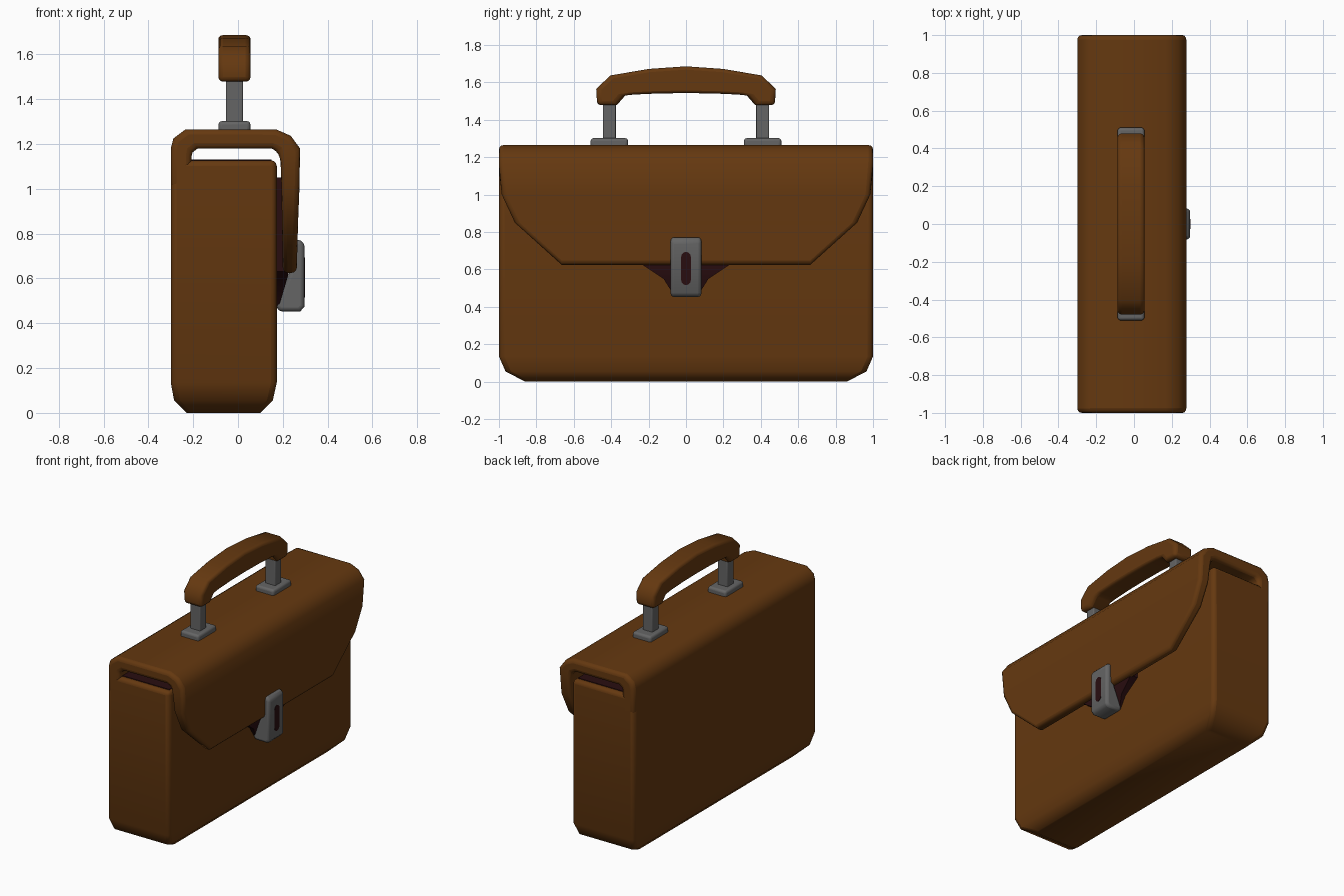
import bpy, bmesh, math
from mathutils import Vector

if "Cube" in bpy.data.objects:
    bpy.data.objects.remove(bpy.data.objects["Cube"])


def material(name, rgb):
    m = bpy.data.materials.new(name)
    m.diffuse_color = (*rgb, 1)
    m.use_nodes = True
    m.node_tree.nodes["Principled BSDF"].inputs["Base Color"].default_value = m.diffuse_color
    return m


LEATHER = material("brown leather", (0.130, 0.040, 0.005))
METAL = material("grey metal", (0.130, 0.130, 0.130))
LINING = material("dark lining", (0.022, 0.004, 0.005))


def loft(name, rings, mat, bevel=0.0, limit=50, segments=3):
    """Skin a list of closed rings, cap both ends, round the sharp edges."""
    bm = bmesh.new()
    vs = [[bm.verts.new(p) for p in r] for r in rings]
    n = len(rings[0])
    for a, b in zip(vs, vs[1:]):
        for i in range(n):
            j = (i + 1) % n
            bm.faces.new((a[i], a[j], b[j], b[i]))
    bm.faces.new(vs[0])
    bm.faces.new(vs[-1])
    bmesh.ops.recalc_face_normals(bm, faces=bm.faces)
    me = bpy.data.meshes.new(name)
    bm.to_mesh(me)
    bm.free()
    me.materials.append(mat)
    ob = bpy.data.objects.new(name, me)
    bpy.context.collection.objects.link(ob)
    if bevel:
        mod = ob.modifiers.new("rounding", 'BEVEL')
        mod.width = bevel
        mod.segments = segments
        mod.limit_method = 'ANGLE'
        mod.angle_limit = math.radians(limit)
    bpy.ops.object.select_all(action='DESELECT')
    bpy.context.view_layer.objects.active = ob
    ob.select_set(True)
    bpy.ops.object.shade_smooth_by_angle(angle=math.radians(50))
    return ob


def rect(x0, x1, w, z, yc=0):
    return [(x0, yc - w, z), (x1, yc - w, z), (x1, yc + w, z), (x0, yc + w, z)]


def box(name, x0, x1, yc, w, z0, z1, mat, bevel=0.0):
    return loft(name, [rect(x0, x1, w, z0, yc), rect(x0, x1, w, z1, yc)], mat, bevel)


# Body with a rounded bottom
loft("case_body", [rect(-0.23, 0.10, 0.86, 0.0), rect(-0.285, 0.155, 0.965, 0.055),
                   rect(-0.30, 0.173, 1.0, 0.135), rect(-0.30, 0.173, 1.0, 1.127)],
     LEATHER, 0.025)

# Dark lining seen on top of the body through the gap under the flap
box("top_lining", -0.25, 0.15, 0, 0.965, 1.122, 1.131, LINING)

# Flap: outer point, inner point, half width along the strip
strip = [((-0.30, 1.00), (-0.21, 1.00), 1), ((-0.30, 1.18), (-0.207, 1.145), 1),
         ((-0.288, 1.225), (-0.203, 1.163), 1), ((-0.235, 1.265), (-0.18, 1.18), 1),
         ((0.17, 1.265), (0.15, 1.18), 1), ((0.235, 1.237), (0.18, 1.165), 1),
         ((0.277, 1.18), (0.19, 1.12), 1), ((0.274, 1.00), (0.194, 1.00), 0.985),
         ((0.268, 0.85), (0.196, 0.85), 0.915), ((0.262, 0.625), (0.20, 0.625), 0.665)]
loft("flap", [[(o[0], -w, o[1]), (o[0], w, o[1]), (i[0], w, i[1]), (i[0], -w, i[1])]
              for o, i, w in strip], LEATHER, 0.024)

# Dark tongue below the flap, behind the lock
loft("tongue", [rect(0.15, 0.18, 0.07, 0.47), rect(0.15, 0.205, 0.12, 0.55),
                rect(0.15, 0.228, 0.24, 0.63), rect(0.15, 0.192, 0.25, 1.05)], LINING)

# Lock and keyhole
lock = [(0.25, 0.775), (0.278, 0.77), (0.297, 0.755), (0.297, 0.475), (0.278, 0.453),
        (0.18, 0.453), (0.17, 0.48), (0.235, 0.64)]
loft("lock", [[(x, y, z) for x, z in lock] for y in (-0.082, 0.082)], METAL, 0.018)
slot = [(0.026 * math.cos(a), 0.605 + 0.026 * math.sin(a) + (0.063 if k < 7 else -0.063))
        for k, a in enumerate([math.pi * i / 6 for i in range(7)]
                              + [math.pi + math.pi * i / 6 for i in range(7)])]
loft("keyhole", [[(x, y, z) for y, z in slot] for x in (0.292, 0.299)], LINING)

# Handle posts and base plates
for side, y in (("left", -0.41), ("right", 0.41)):
    box("handle_base_" + side, -0.087, 0.055, y, 0.10, 1.25, 1.302, METAL, 0.015)
    box("handle_post_" + side, -0.054, 0.022, y, 0.035, 1.28, 1.53, METAL, 0.006)

# Handle grip: arched strip, half given and mirrored
half = [((0.475, 1.478), (0.37, 1.478)), ((0.48, 1.565), (0.325, 1.53)),
        ((0.405, 1.637), (0.28, 1.535)), ((0.20, 1.672), (0.15, 1.541))]
arch = half + [((0.0, 1.686), (0.0, 1.543))] + [((-a, b), (-c, d)) for (a, b), (c, d) in half[::-1]]
loft("handle_grip", [[(-0.088, *o), (0.056, *o), (0.056, *i), (-0.088, *i)]
                     for o, i in arch], LEATHER, 0.022)
